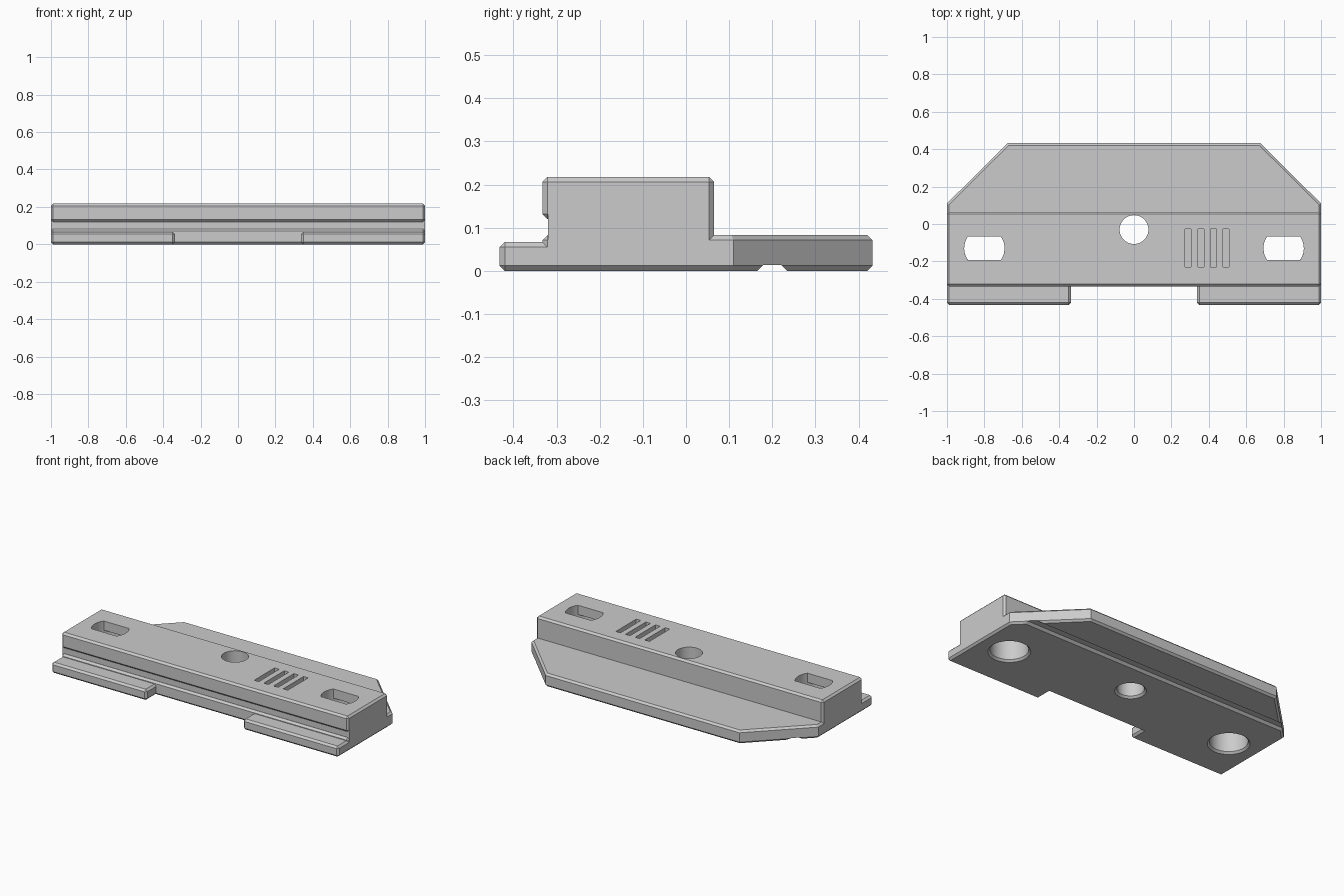
import bpy, bmesh
from math import sin, cos, pi, asin, radians

if "Cube" in bpy.data.objects:
    bpy.data.objects.remove(bpy.data.objects["Cube"], do_unlink=True)

CHAMFER = 0.012

grey = bpy.data.materials.new("plain grey")
grey.use_nodes = True
grey.diffuse_color = (0.6, 0.6, 0.6, 1)
grey.node_tree.nodes["Principled BSDF"].inputs["Base Color"].default_value = (0.6, 0.6, 0.6, 1)


def loft(name, rings, chamfer=0.0):
    """Closed solid through rings of points, with optional chamfered edges."""
    bm = bmesh.new()
    rows = [[bm.verts.new(p) for p in ring] for ring in rings]
    n = len(rows[0])
    bm.faces.new(rows[0])
    bm.faces.new(rows[-1])
    for low, high in zip(rows, rows[1:]):
        for i in range(n):
            j = (i + 1) % n
            bm.faces.new((low[i], low[j], high[j], high[i]))
    bmesh.ops.recalc_face_normals(bm, faces=bm.faces)
    if chamfer:
        edges = [e for e in bm.edges if e.calc_face_angle() > radians(60)]
        bmesh.ops.bevel(bm, geom=edges, offset=chamfer, offset_type='OFFSET',
                        segments=1, profile=0.5, affect='EDGES')
    mesh = bpy.data.meshes.new(name)
    bm.to_mesh(mesh)
    bm.free()
    mesh.materials.append(grey)
    obj = bpy.data.objects.new(name, mesh)
    bpy.context.collection.objects.link(obj)
    return obj


def prism(name, outline, z0, z1, chamfer=0.0):
    return loft(name, [[(x, y, z) for x, y in outline] for z in (z0, z1)], chamfer)


def rect(x0, x1, y0, y1):
    return [(x0, y0), (x1, y0), (x1, y1), (x0, y1)]


def lathe(name, cx, cy, profile, sides=48):
    turns = [2 * pi * i / sides for i in range(sides)]
    return loft(name, [[(cx + r * cos(t), cy + r * sin(t), z) for t in turns]
                       for r, z in profile])


def combine(body, other, operation):
    mod = body.modifiers.new(other.name, 'BOOLEAN')
    mod.operation = operation
    mod.solver = 'EXACT'
    mod.object = other
    bpy.context.view_layer.objects.active = body
    bpy.ops.object.modifier_apply(modifier=mod.name)
    bpy.data.objects.remove(other, do_unlink=True)


# Base plate with the two cut back corners
body = prism("mounting_bracket",
             [(-1, -0.333), (1, -0.333), (1, 0.11), (0.675, 0.432),
              (-0.675, 0.432), (-1, 0.11)], 0, 0.083, CHAMFER)

# Raised block: recessed core and overhanging cap
c = CHAMFER
core = prism("block_core", [(-1, -0.32), (1, -0.32), (1, 0.065 - c), (1 - c, 0.065),
                            (c - 1, 0.065), (-1, 0.065 - c)], c, 0.17)
cap = prism("block_cap", rect(-1, 1, -0.333, 0.065), 0.12, 0.218, CHAMFER)
combine(body, core, 'UNION')
combine(body, cap, 'UNION')

# Front tabs
for side in (-1, 1):
    x0, x1 = sorted((side * 0.337, side))
    tab = prism("front_tab", rect(x0, x1, -0.432, -0.25), 0, 0.067, CHAMFER)
    combine(body, tab, 'UNION')

# Sloped groove across the underside
groove_profile = [(0.151, -0.014), (0.18, 0.014), (0.22, 0.014), (0.249, -0.014)]
groove = loft("underside_groove", [[(x, y, z) for y, z in groove_profile] for x in (-1.1, 1.1)])
combine(body, groove, 'DIFFERENCE')

# Centre hole, chamfered below
r = 0.077
combine(body, lathe("centre_hole", 0, -0.03,
                    [(r + 2 * c, -c), (r, c), (r, 0.3)]), 'DIFFERENCE')

# Screw recesses below, flat-sided slots above
R, half = 0.108, 0.0625
a = asin(half / R)
arc = [a * (i / 4 - 1) for i in range(9)]
for x in (-0.8, 0.8):
    recess = lathe("screw_recess", x, -0.13, [(R + 2 * c, -c), (R, c), (R, 0.16)])
    combine(body, recess, 'DIFFERENCE')
    angles = arc + [pi + t for t in arc]
    slot = prism("screw_slot", [(x + R * cos(t), -0.13 + R * sin(t)) for t in angles], 0.14, 0.3)
    combine(body, slot, 'DIFFERENCE')

# Four shallow slots on top
for i in range(4):
    x = 0.29 + i * 0.0673
    vent = prism("shallow_slot", rect(x - 0.016, x + 0.016, -0.23, -0.027), 0.185, 0.3)
    combine(body, vent, 'DIFFERENCE')

# Smooth hole walls, sharp edges elsewhere
body.data.materials.clear()
body.data.materials.append(grey)
for poly in body.data.polygons:
    poly.material_index = 0
bpy.ops.object.select_all(action='DESELECT')
body.select_set(True)
bpy.context.view_layer.objects.active = body
bpy.ops.object.shade_smooth_by_angle(angle=radians(25))
